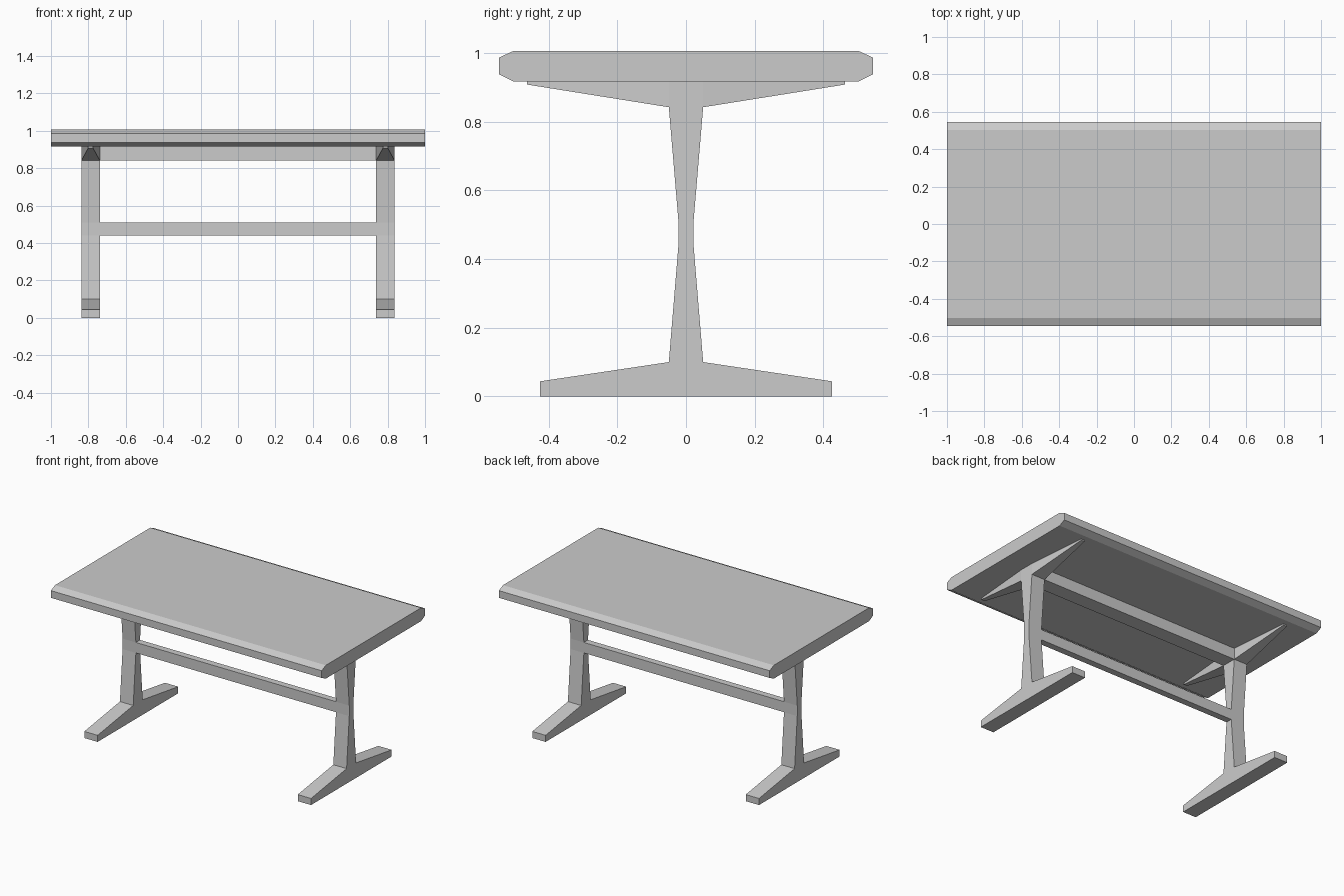
import bpy, bmesh

if "Cube" in bpy.data.objects:
    bpy.data.objects.remove(bpy.data.objects["Cube"])


def make_object(name, bm, mirror=False):
    bmesh.ops.recalc_face_normals(bm, faces=bm.faces)
    mesh = bpy.data.meshes.new(name)
    bm.to_mesh(mesh)
    bm.free()
    obj = bpy.data.objects.new(name, mesh)
    bpy.context.collection.objects.link(obj)
    if mirror:
        obj.modifiers.new("Mirror", "MIRROR").use_axis[0] = True
    return obj


def loft(bm, ring_a, ring_b):
    """Closed solid between two matching rings of points."""
    a = [bm.verts.new(p) for p in ring_a]
    b = [bm.verts.new(p) for p in ring_b]
    n = len(a)
    bm.faces.new(a)
    bm.faces.new(b[::-1])
    for i in range(n):
        bm.faces.new((a[i], a[(i + 1) % n], b[(i + 1) % n], b[i]))


def prism(name, half, x0, x1, mirror=False):
    """Extrude a y-symmetric half profile (y, z) along x."""
    profile = half + [(-y, z) for y, z in reversed(half)]
    bm = bmesh.new()
    loft(bm, [(x0, y, z) for y, z in profile], [(x1, y, z) for y, z in profile])
    return make_object(name, bm, mirror)


LEG_IN, LEG_OUT = 0.739, 0.837
LEG_MID = (LEG_IN + LEG_OUT) / 2
UNDER = 0.917

# Table top with chamfered long edges
prism("table_top", [(0.502, UNDER), (0.545, 0.938), (0.545, 0.986), (0.502, 1.006)], -1, 1)

# Trestle legs: sloped foot and waisted post
prism("trestle_legs", [(0.425, 0), (0.425, 0.044), (0.05, 0.1), (0.022, 0.44),
                       (0.022, 0.51), (0.05, 0.842), (0.05, UNDER)],
      LEG_IN, LEG_OUT, mirror=True)

# Support arms tapering towards the table edges
bm = bmesh.new()
for s in (-1, 1):
    def ring(y, half, z):
        return [(LEG_MID - half, s * y, z), (LEG_MID + half, s * y, z),
                (LEG_MID + half, s * y, UNDER), (LEG_MID - half, s * y, UNDER)]
    loft(bm, ring(0.05, 0.049, 0.842), ring(0.463, 0.013, 0.908))
make_object("support_arms", bm, mirror=True)

# Beam under the top and stretcher between the posts
prism("top_beam", [(0.05, 0.842), (0.05, UNDER)], -LEG_IN, LEG_IN)
prism("stretcher", [(0.022, 0.44), (0.022, 0.51)], -LEG_IN, LEG_IN)
